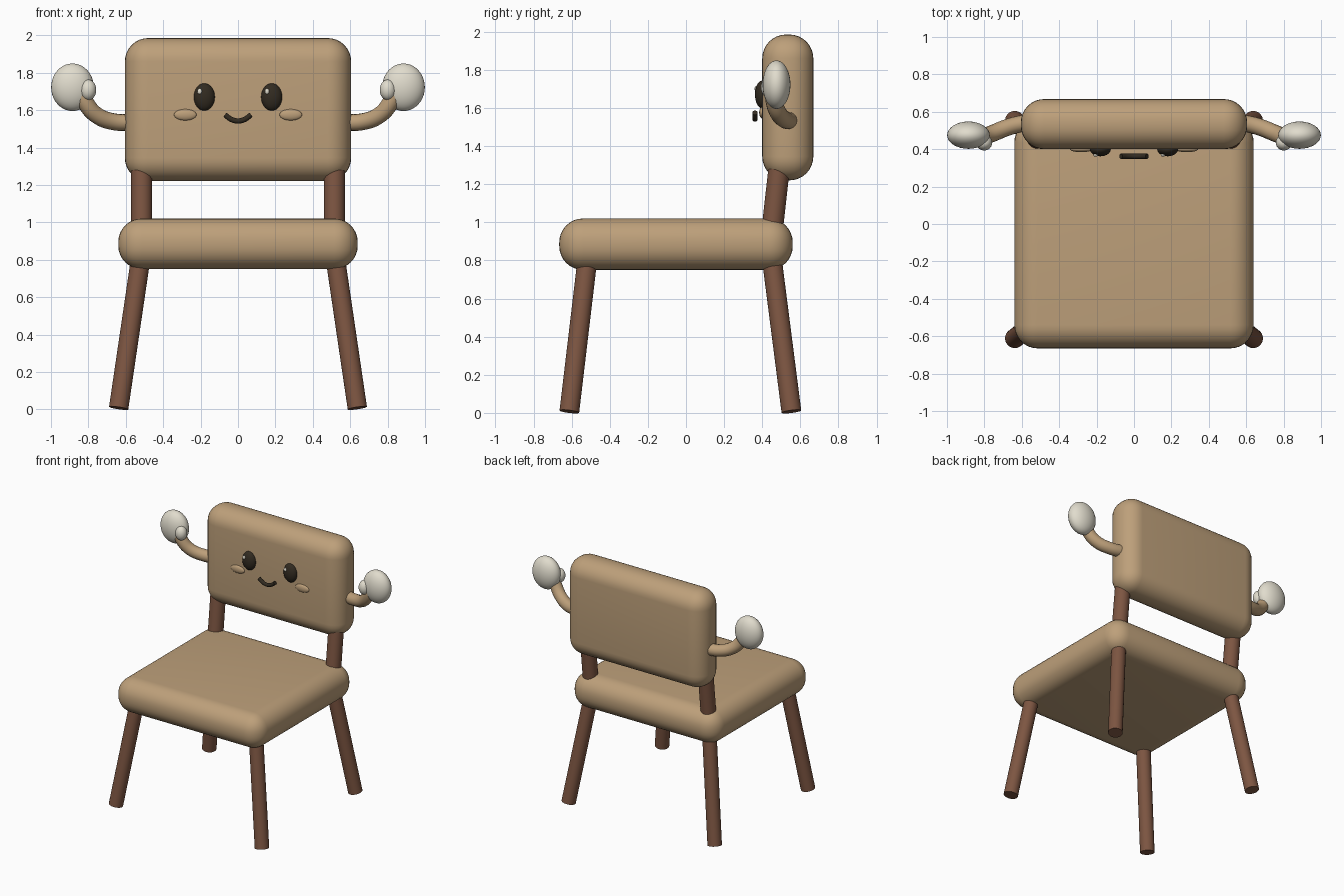
import bpy
import math
from mathutils import Vector

if "Cube" in bpy.data.objects:
    bpy.data.objects.remove(bpy.data.objects["Cube"])


def material(name, rgb):
    m = bpy.data.materials.new(name)
    m.diffuse_color = (*rgb, 1.0)
    m.use_nodes = True
    m.node_tree.nodes["Principled BSDF"].inputs["Base Color"].default_value = m.diffuse_color
    return m


TAN = material("tan_fabric", (0.51, 0.35, 0.195))
WOOD = material("brown_wood", (0.205, 0.092, 0.054))
WHITE = material("off_white", (0.75, 0.715, 0.61))
DARK = material("dark_brown", (0.032, 0.024, 0.015))


def finish(name, mat):
    ob = bpy.context.object
    ob.name = name
    ob.data.materials.clear()
    ob.data.materials.append(mat)
    bpy.ops.object.shade_smooth_by_angle(angle=math.radians(40))
    return ob


def cushion(name, lo, hi, radius):
    """Box with fully rounded edges."""
    lo, hi = Vector(lo), Vector(hi)
    bpy.ops.mesh.primitive_cube_add(size=1, location=(lo + hi) / 2)
    ob = bpy.context.object
    ob.scale = hi - lo
    bpy.ops.object.transform_apply(location=False, rotation=False, scale=True)
    bev = ob.modifiers.new("round", "BEVEL")
    bev.width = radius
    bev.segments = 8
    bpy.ops.object.modifier_apply(modifier="round")
    return finish(name, TAN)


def rod(name, a, b, radius):
    """Straight cylinder between two points."""
    a, b = Vector(a), Vector(b)
    d = b - a
    bpy.ops.mesh.primitive_cylinder_add(vertices=32, radius=radius, depth=d.length,
                                        location=(a + b) / 2)
    bpy.context.object.rotation_euler = d.to_track_quat("Z", "Y").to_euler()
    return finish(name, WOOD)


def ellipsoid(name, centre, radii, mat, rot=(0, 0, 0)):
    bpy.ops.mesh.primitive_uv_sphere_add(segments=32, ring_count=20, radius=1,
                                         location=centre, rotation=rot)
    bpy.context.object.scale = radii
    return finish(name, mat)


def tube(name, points, radius, mat):
    """Smooth round tube through the points."""
    cu = bpy.data.curves.new(name, "CURVE")
    cu.dimensions = "3D"
    cu.bevel_depth = radius
    cu.bevel_resolution = 6
    cu.resolution_u = 8
    cu.use_fill_caps = True
    sp = cu.splines.new("BEZIER")
    sp.bezier_points.add(len(points) - 1)
    for bp, p in zip(sp.bezier_points, points):
        bp.co = p
        bp.handle_left_type = bp.handle_right_type = "AUTO"
    ob = bpy.data.objects.new(name, cu)
    bpy.context.collection.objects.link(ob)
    bpy.ops.object.select_all(action="DESELECT")
    ob.select_set(True)
    bpy.context.view_layer.objects.active = ob
    bpy.ops.object.convert(target="MESH")
    return finish(name, mat)


# Cushions
cushion("seat", (-0.64, -0.665, 0.75), (0.64, 0.56, 1.02), 0.125)
cushion("backrest", (-0.605, 0.40, 1.22), (0.605, 0.668, 1.985), 0.125)

for side, s in (("left", -1), ("right", 1)):
    # Splayed legs and back posts
    rod(f"front_leg_{side}", (s * 0.638, -0.612, 0.007), (s * 0.514, -0.512, 0.85), 0.052)
    rod(f"back_leg_{side}", (s * 0.638, 0.553, 0.007), (s * 0.514, 0.445, 0.85), 0.052)
    rod(f"back_post_{side}", (s * 0.515, 0.448, 0.92), (s * 0.515, 0.497, 1.36), 0.056)

    # Arm, hand and thumb
    tube(f"arm_{side}", [(s * 0.56, 0.545, 1.535), (s * 0.66, 0.522, 1.537),
                         (s * 0.755, 0.485, 1.572), (s * 0.812, 0.463, 1.635),
                         (s * 0.845, 0.46, 1.71)], 0.045, TAN)
    ellipsoid(f"hand_{side}", (s * 0.885, 0.475, 1.722), (0.114, 0.073, 0.127), WHITE)
    ellipsoid(f"thumb_{side}", (s * 0.801, 0.435, 1.708), (0.043, 0.042, 0.055), WHITE)

    # Eye, highlight and cheek
    ellipsoid(f"eye_{side}", (s * 0.18, 0.40, 1.67), (0.056, 0.038, 0.073), DARK)
    ellipsoid(f"eye_highlight_{side}", (s * 0.18 - 0.025, 0.368, 1.70),
              (0.012, 0.008, 0.015), WHITE)
    ellipsoid(f"cheek_{side}", (s * 0.282, 0.40, 1.575), (0.06, 0.016, 0.03), TAN)

# Smile
tube("mouth", [(-0.07, 0.362, 1.575), (-0.037, 0.362, 1.551), (0, 0.362, 1.542),
               (0.037, 0.362, 1.551), (0.07, 0.362, 1.575)], 0.014, DARK)
